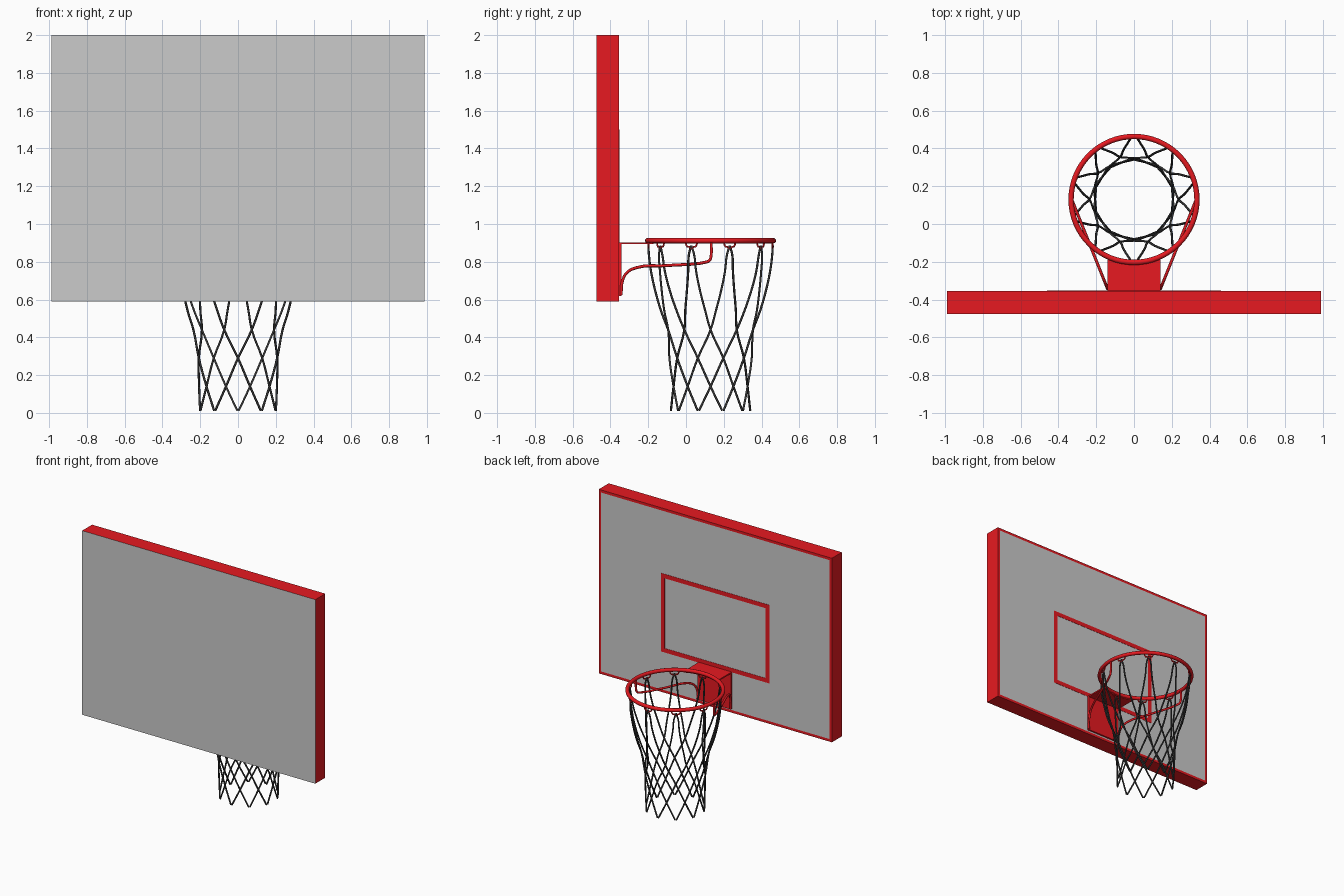
import bpy, bmesh, math
from mathutils import Vector

if "Cube" in bpy.data.objects:
    bpy.data.objects.remove(bpy.data.objects["Cube"])

def material(name, rgb):
    m = bpy.data.materials.new(name)
    m.diffuse_color = (*rgb, 1)
    m.use_nodes = True
    m.node_tree.nodes["Principled BSDF"].inputs["Base Color"].default_value = m.diffuse_color
    return m

RED = material("red_paint", (0.8, 0.01, 0.015))
GREY = material("grey_panel", (0.6, 0.6, 0.6))
DARK = material("dark_cord", (0.04, 0.04, 0.04))
CY, R, RIM_Z = 0.13, 0.333, 0.912   # hoop centre, radius, height

def to_object(name, bm, *mats):
    me = bpy.data.meshes.new(name)
    bmesh.ops.recalc_face_normals(bm, faces=bm.faces)
    bm.to_mesh(me)
    bm.free()
    ob = bpy.data.objects.new(name, me)
    bpy.context.collection.objects.link(ob)
    for m in mats:
        me.materials.append(m)
    return ob

def box_bm(x0, x1, y0, y1, z0, z1):
    bm = bmesh.new()
    bmesh.ops.create_cube(bm, size=1)
    for v in bm.verts:
        v.co = ((x0 + x1) / 2 + v.co.x * (x1 - x0), (y0 + y1) / 2 + v.co.y * (y1 - y0),
                (z0 + z1) / 2 + v.co.z * (z1 - z0))
    return bm

def tubes(name, paths, radius, mat, res=2, bevel=2):
    cu = bpy.data.curves.new(name, 'CURVE')
    cu.dimensions = '3D'
    cu.bevel_depth, cu.bevel_resolution, cu.resolution_u = radius, bevel, res
    cu.use_fill_caps = True
    for pts in paths:
        s = cu.splines.new('BEZIER')
        s.bezier_points.add(len(pts) - 1)
        for bp, p in zip(s.bezier_points, pts):
            bp.co = p
            bp.handle_left_type = bp.handle_right_type = 'AUTO'
    cu.materials.append(mat)
    ob = bpy.data.objects.new(name, cu)
    bpy.context.collection.objects.link(ob)
    return ob

# backboard: red sides, grey rear, grey front with red border
bm = box_bm(-0.988, 0.988, -0.475, -0.355, 0.59, 2.0)
bm.normal_update()
front = max(bm.faces, key=lambda f: f.normal.y)
rear = min(bm.faces, key=lambda f: f.normal.y)
bmesh.ops.inset_region(bm, faces=[front], thickness=0.028)
front.material_index = rear.material_index = 1
to_object("backboard", bm, RED, GREY)

# target rectangle painted on the board
bm = box_bm(-0.46, 0.46, -0.358, -0.353, 0.9, 1.5)
bm.normal_update()
ends = [f for f in bm.faces if abs(f.normal.y) > 0.9]
bmesh.ops.inset_individual(bm, faces=ends, thickness=0.045)
bmesh.ops.delete(bm, geom=ends, context='FACES')
inner = [e for e in bm.edges if e.is_boundary]
bmesh.ops.bridge_loops(bm, edges=inner)
to_object("target_rectangle", bm, RED)

# bracket: wall plate and arm plate whose end follows the hoop
to_object("bracket_wall_plate", box_bm(-0.14, 0.14, -0.356, -0.342, 0.62, 0.9), RED)
bm = bmesh.new()
outline = [(-0.14, -0.356), (0.14, -0.356)]
for i in range(9):
    x = 0.14 - 0.035 * i
    outline.append((x, CY - math.sqrt(R * R - x * x)))
face = bm.faces.new([bm.verts.new((x, y, 0.893)) for x, y in outline])
ext = bmesh.ops.extrude_face_region(bm, geom=[face])
for v in ext["geom"]:
    if isinstance(v, bmesh.types.BMVert):
        v.co.z = 0.903
to_object("bracket_arm_plate", bm, RED)

# hoop
bpy.ops.mesh.primitive_torus_add(major_radius=R, minor_radius=0.014, major_segments=64,
                                 minor_segments=12, location=(0, CY, RIM_Z))
hoop = bpy.context.object
hoop.name = "hoop"
hoop.data.materials.append(RED)
bpy.ops.object.shade_smooth()

# bent support rods, mirrored
profile = [(-0.343, 0.625), (-0.338, 0.69), (-0.315, 0.74), (-0.265, 0.768), (-0.1, 0.78),
           (0.1, 0.797), (0.125, 0.808), (0.133, 0.835), (0.133, 0.905)]
tubes("support_rods", [[(s * (0.14 + (y + 0.343) * 0.4), y, z) for y, z in profile]
                       for s in (-1, 1)], 0.008, RED, res=5)

# net hooks under the hoop
def polar(r, deg, z):
    a = math.radians(deg)
    return Vector((r * math.cos(a), CY + r * math.sin(a), z))

HOOKS = [90 + 36 * i for i in range(10)]
hook = [(-5.5, 0.9), (-4, 0.88), (-2.2, 0.88), (-1, 0.87), (1, 0.87), (2.2, 0.88), (4, 0.88), (5.5, 0.9)]
tubes("net_hooks", [[polar(R - 0.004, h + d, z) for d, z in hook] for h in HOOKS], 0.005, RED, bevel=1)

# net: each hook drops two strands winding opposite ways (radius, turn, height)
strand = [(0.329, 0, 0.885), (0.327, 2.5, 0.84), (0.316, 4, 0.75), (0.296, 7, 0.65), (0.268, 12, 0.54),
          (0.236, 18, 0.44), (0.218, 36, 0.29), (0.206, 54, 0.14), (0.21, 71, 0.012)]
tubes("net", [[polar(r, h + s * t, z) for r, t, z in strand] for h in HOOKS for s in (-1, 1)],
      0.006, DARK, res=4, bevel=1)
